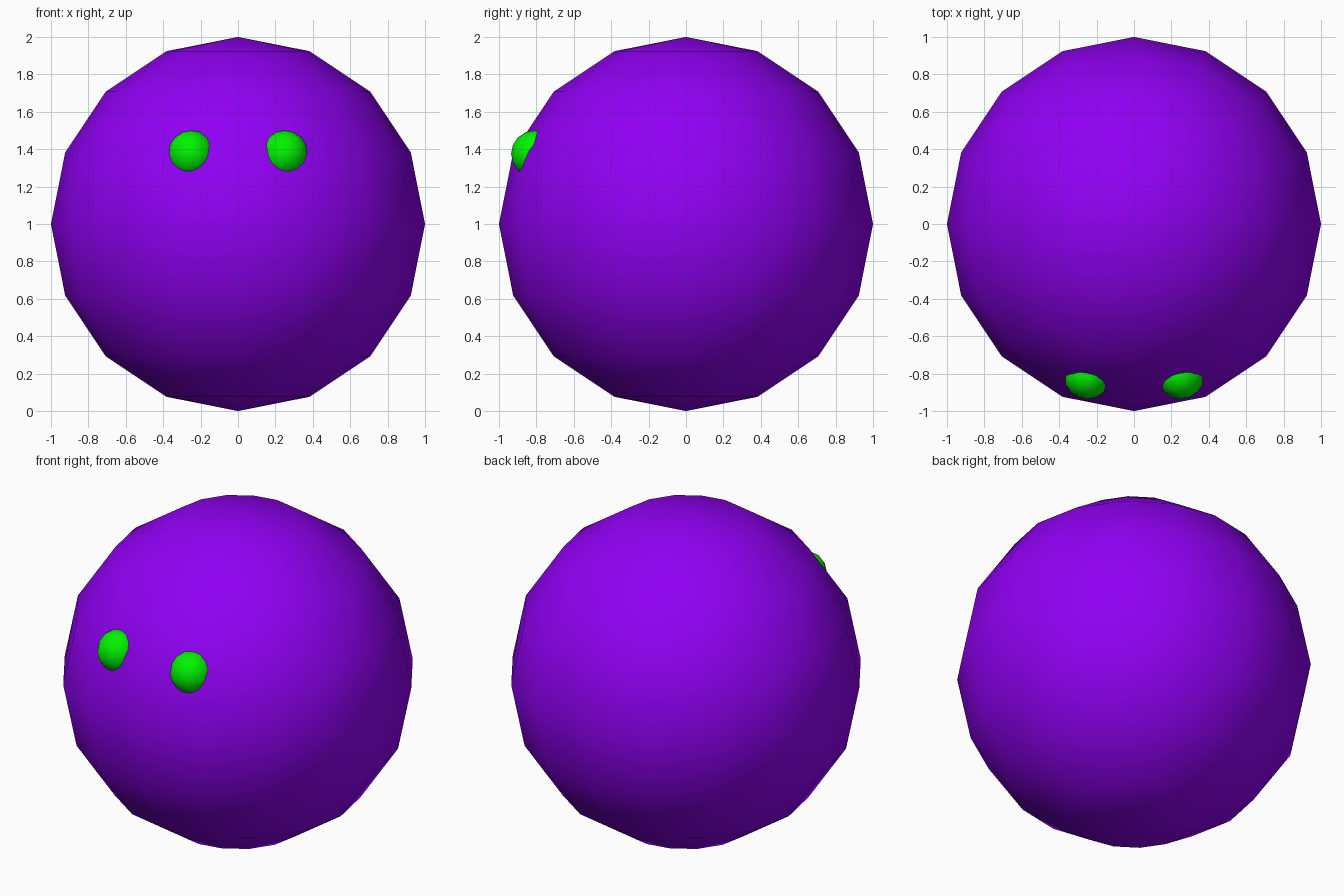
import bpy

if "Cube" in bpy.data.objects:
    bpy.data.objects.remove(bpy.data.objects["Cube"])


def material(name, color):
    mat = bpy.data.materials.new(name)
    mat.diffuse_color = color
    mat.use_nodes = True
    mat.node_tree.nodes["Principled BSDF"].inputs["Base Color"].default_value = mat.diffuse_color
    return mat


def ball(name, center, radius, mat):
    bpy.ops.mesh.primitive_uv_sphere_add(segments=16, ring_count=8,
                                         radius=radius, location=center)
    obj = bpy.context.object
    obj.name = name
    obj.data.materials.append(mat)
    bpy.ops.object.shade_smooth()
    return obj


purple = material("purple", (0.28, 0.0, 0.9, 1))
green = material("green", (0.0, 0.9, 0.0, 1))

# Low-poly round body
ball("body", (0, 0, 1), 1.0, purple)

# Pair of eyes, half sunk into the front
for side, name in ((-1, "left_eye"), (1, "right_eye")):
    ball(name, (side * 0.25, -0.81, 1.375), 0.125, green)
